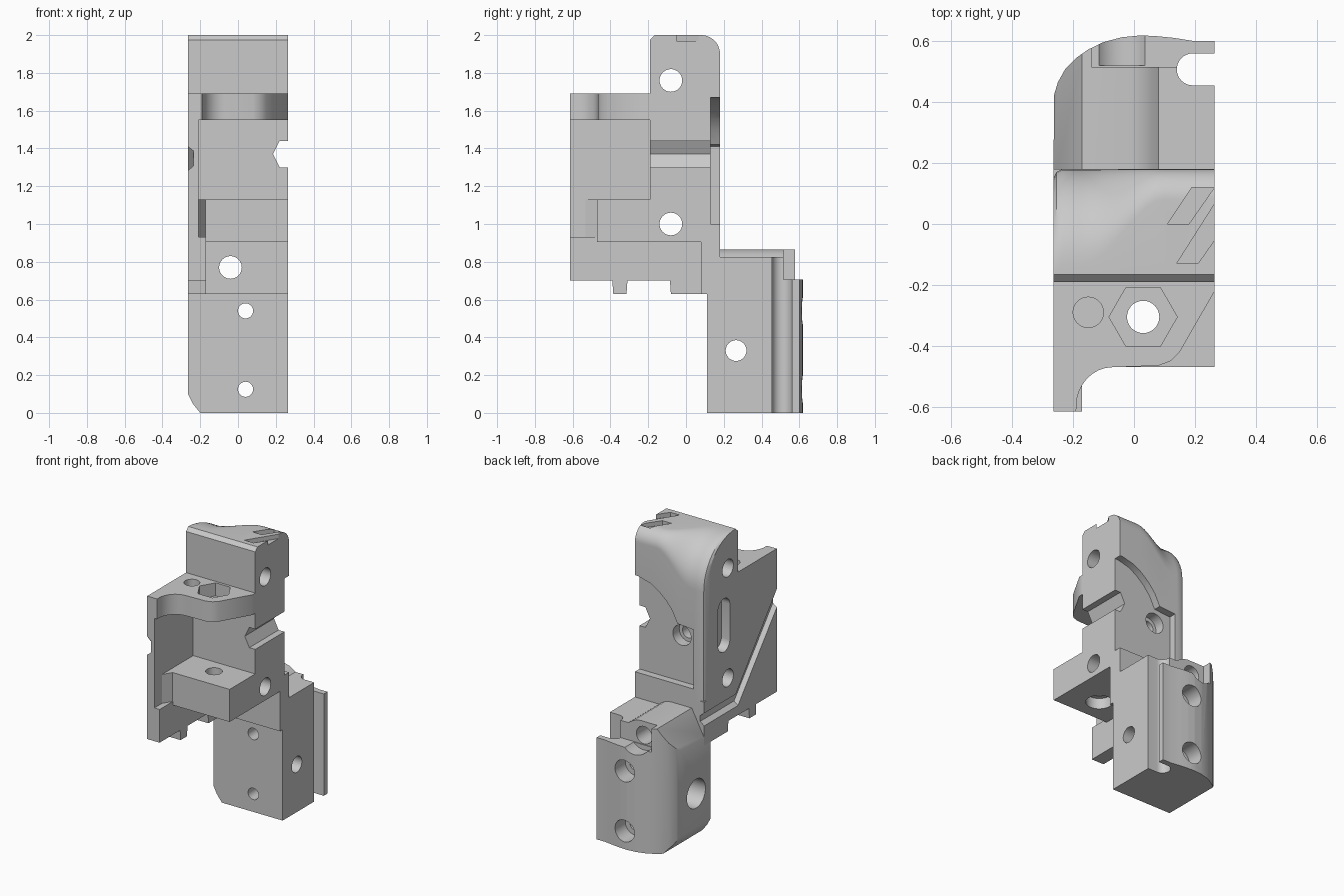
import bpy, bmesh, math
from mathutils import Vector

cube = bpy.data.objects.get("Cube")
if cube:
    bpy.data.objects.remove(cube, do_unlink=True)

grey = bpy.data.materials.new("plain grey")
grey.use_nodes = True
GREY = (0.59, 0.59, 0.59, 1)
grey.diffuse_color = GREY
grey.node_tree.nodes["Principled BSDF"].inputs["Base Color"].default_value = GREY


def loft(name, rings):
    """Closed solid skinned over matching rings of points."""
    bm = bmesh.new()
    rows = [[bm.verts.new(p) for p in ring] for ring in rings]
    n = len(rows[0])
    for a, b in zip(rows, rows[1:]):
        for i in range(n):
            j = (i + 1) % n
            bm.faces.new((a[i], a[j], b[j], b[i]))
    bm.faces.new(rows[0])
    bm.faces.new(rows[-1])
    bmesh.ops.recalc_face_normals(bm, faces=bm.faces)
    mesh = bpy.data.meshes.new(name)
    bm.to_mesh(mesh)
    bm.free()
    mesh.materials.append(grey)
    obj = bpy.data.objects.new(name, mesh)
    bpy.context.collection.objects.link(obj)
    return obj


def place(p, axis, d):
    c = list(p)
    c.insert("xyz".index(axis), d)
    return Vector(c)


def prism(name, pts, axis, lo, hi):
    """Extrude a 2D profile along an axis; the profile uses the other two axes in order."""
    return loft(name, [[place(p, axis, d) for p in pts] for d in (lo, hi)])


def box(name, x, y, z):
    return prism(name, [(x[0], y[0]), (x[1], y[0]), (x[1], y[1]), (x[0], y[1])], "z", *z)


def rod(name, centre, axis, steps, sides=32):
    """Round bar along an axis, stepped through (distance, radius) pairs."""
    angles = [math.tau * i / sides for i in range(sides)]
    return loft(name, [[place((centre[0] + r * math.cos(a), centre[1] + r * math.sin(a)), axis, d)
                        for a in angles] for d, r in steps])


def volume(mesh):
    bm = bmesh.new()
    bm.from_mesh(mesh)
    v = bm.calc_volume(signed=True)
    bm.free()
    return v


def combine(obj, tools, operation):
    """Apply each boolean, changing solver when one loses the solid."""
    for tool in tools:
        before = obj.data.copy()
        for solver in ('EXACT', 'MANIFOLD', 'FLOAT'):
            mod = obj.modifiers.new("join", 'BOOLEAN')
            mod.operation = operation
            mod.solver = solver
            mod.object = tool
            bpy.ops.object.select_all(action='DESELECT')
            bpy.context.view_layer.objects.active = obj
            obj.select_set(True)
            bpy.ops.object.modifier_apply(modifier=mod.name)
            if 0.6 < volume(obj.data) / volume(before) < 1.6:
                break
            obj.data = before.copy()
        bpy.data.objects.remove(tool, do_unlink=True)


# Column: back top edge is rounded with a radius that grows towards the right side
W = 0.265
rings = []
for x in [-W, -0.255, -0.235] + [-0.2 + 0.03 * i for i in range(11)] + [W]:
    t = min(max((0.1 - x) / 0.27, 0), 1)
    r = 0.1 + 0.21 * t * t * (3 - 2 * t)
    back = 0.18 - (0.03 if x == -W else 0.01 if x < -0.25 else 0)
    ring = [(x, -0.19, 0.905), (x, -0.19, 1.975), (x, -0.165, 2)]
    for i in range(13):
        a = math.pi / 2 * i / 12
        ring.append((x, back - r + r * math.sin(a), 2 - r + r * math.cos(a)))
    rings.append(ring + [(x, back, 0.905)])
body = loft("upper_body", rings)

# Front plate outline with a concave corner and a slanted corner
plate = [(-W, -0.15), (-W, -0.615), (-0.19, -0.615)]
for i in range(1, 9):
    a = math.pi / 2 * i / 8
    plate.append((-0.07 - 0.12 * math.cos(a), -0.6 + 0.13 * math.sin(a)))
plate += [(0.08, -0.465), (0.12, -0.45), (0.15, -0.42), (W, -0.22), (W, -0.15)]

wall_low = [(-0.615, 0.93), (-0.615, 0.70), (-0.39, 0.70), (-0.385, 0.63), (-0.315, 0.63),
            (-0.31, 0.70), (-0.085, 0.70), (-0.08, 0.63), (0.18, 0.63), (0.18, 0.93)]

combine(body, [
    prism("wall_base", wall_low, "x", -W, -0.17),
    box("wall", (-W, -0.21), (-0.615, -0.1), (0.9, 1.6)),
    prism("plate", plate, "z", 1.55, 1.69),
    box("shelf", (-0.23, W), (-0.47, -0.15), (0.905, 1.13)),
    prism("shelf_corner", [(-0.23, -0.55), (-0.215, -0.54), (-0.165, -0.46), (-0.23, -0.46)],
          "z", 0.905, 1.13),
    box("skirt", (-0.19, W), (0.08, 0.18), (0.63, 0.95)),
], 'UNION')

# Stadium slot and bent groove on the right face
slot = []
for k in range(2):
    for i in range(13):
        a = math.pi * (k + i / 12)
        slot.append((-0.037 + 0.065 * math.cos(a), (1.5, 1.26)[k] + 0.065 * math.sin(a)))


def groove_ring(x, e):
    pts = [(-0.65, 1.45 + e), (-0.167, 0.85 + e), (0.3, 0.85 + e),
           (0.3, 0.77 - e), (-0.19, 0.77 - e), (-0.65, 1.33 - e)]
    return [(x, y, z) for y, z in pts]


back_pocket = [(0.3, 1.67), (0.24, 1.668), (0.15, 1.645), (0.09, 1.61), (0.03, 1.56), (-0.02, 1.5),
               (-0.06, 1.42), (-0.185, 1.41), (-0.185, 1.0), (0.3, 1.0)]

combine(body, [
    prism("slot_cut", slot, "x", -0.3, -0.2),
    loft("groove_cut", [groove_ring(-0.275, 0.012), groove_ring(-0.235, -0.02)]),
    prism("pocket_cut", back_pocket, "y", 0.13, 0.3),
    rod("pocket_hole", (-0.06, 1.32), "y", [(-0.05, 0.045), (0.06, 0.045), (0.06, 0.07), (0.2, 0.07)]),
    prism("side_notch", [(0.3, 1.44), (0.22, 1.44), (0.185, 1.37), (0.22, 1.3), (0.3, 1.3)],
          "y", -0.3, 0.3),
    rod("upper_cross_hole", (-0.08, 1.76), "x", [(-0.4, 0.06), (0.4, 0.06)]),
    rod("lower_cross_hole", (-0.08, 1.0), "x", [(-0.4, 0.06), (0.4, 0.06)]),
    rod("vertical_hole", (0.03, -0.305), "z",
        [(0.8, 0.085), (0.98, 0.085), (0.98, 0.053), (1.8, 0.053)]),
    rod("hex_recess", (0.03, -0.305), "z", [(1.6, 0.112), (1.8, 0.112)], 6),
    rod("plate_hole", (-0.15, -0.29), "z", [(1.6, 0.05), (1.8, 0.05)]),
    rod("rear_screw_hole", (-0.04, 0.77), "y", [(0, 0.06), (0.3, 0.06)]),
    prism("top_mark_a", [(0.11, 0), (0.18, 0), (0.264, 0.12), (0.19, 0.12)], "z", 1.97, 2.1),
    prism("top_mark_b", [(0.14, -0.13), (0.21, -0.13), (0.28, -0.03), (0.28, 0.09)],
          "z", 1.97, 2.1),
], 'DIFFERENCE')

# Lower block: rounded plan trimmed by a front profile
plan = [(-W, 0.11), (W, 0.11), (W, 0.6), (0.2, 0.6), (0.13, 0.611), (0.07, 0.617), (0.02, 0.619),
        (-0.04, 0.613), (-0.1, 0.597), (-0.15, 0.573), (-0.19, 0.545), (-0.225, 0.51),
        (-0.25, 0.465), (-0.262, 0.425)]
face = [(-0.2, 0), (0.3, 0), (0.3, 0.825), (0.08, 0.825), (0.06, 0.84), (0.03, 0.857),
        (-0.01, 0.865), (-0.17, 0.865), (-0.3, 0.62), (-0.3, 0.12), (-0.265, 0.1), (-0.24, 0.05)]
block = prism("lower_block", plan, "z", -0.1, 1)
combine(block, [prism("block_profile", face, "y", 0, 0.8)], 'INTERSECT')

# Holes, then the screw seat across the back and the open channel on the left
tools = [rod("block_cross_hole", (0.265, 0.33), "x",
             [(-0.4, 0.1), (-0.13, 0.1), (-0.13, 0.055), (0.4, 0.055)])]
for z in (0.54, 0.125):
    tools.append(rod("rear_hole", (0.04, z), "y",
                     [(0, 0.04), (0.5, 0.04), (0.5, 0.075), (0.8, 0.075)]))
channel = [(0.4, 0.455)]
for i in range(17):
    a = math.pi * (0.5 + i / 16)
    channel.append((0.193 + 0.0525 * math.cos(a), 0.5075 - 0.0525 * math.sin(a)))
channel.append((0.4, 0.56))
tools += [
    prism("channel", channel, "z", -0.1, 1),
    box("screw_seat", (-0.14, 0.4), (0.515, 0.8), (0.705, 1)),
    rod("screw_seat_round", (-0.04, 0.77), "y", [(0.52, 0.1), (0.8, 0.1)]),
    rod("rear_screw_hole", (-0.04, 0.77), "y", [(0, 0.06), (0.8, 0.06)]),
]
combine(block, tools, 'DIFFERENCE')

for obj in (body, block):
    bpy.ops.object.select_all(action='DESELECT')
    bpy.context.view_layer.objects.active = obj
    obj.select_set(True)
    bpy.ops.object.shade_smooth_by_angle(angle=math.radians(30))
